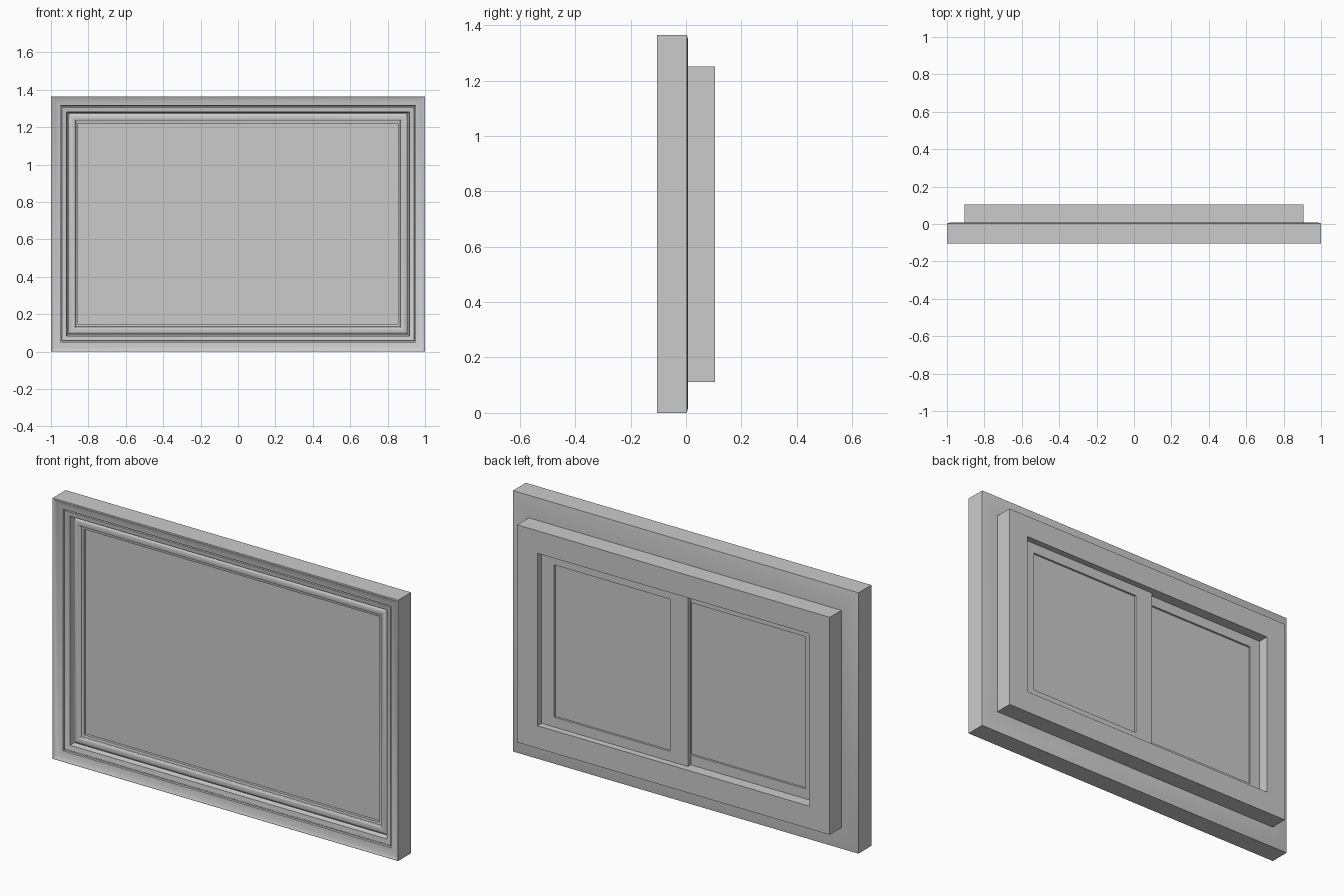
import bpy
import bmesh
import math

if "Cube" in bpy.data.objects:
    bpy.data.objects.remove(bpy.data.objects["Cube"])


def sweep(name, x0, x1, z0, z1, profile, smooth=False):
    """Mitred rectangular frame; profile holds (inset, y) points of a closed section."""
    bm = bmesh.new()
    loops = []
    for d, y in profile:
        loops.append([bm.verts.new(p) for p in (
            (x0 + d, y, z0 + d), (x1 - d, y, z0 + d),
            (x1 - d, y, z1 - d), (x0 + d, y, z1 - d))])
    for i, a in enumerate(loops):
        b = loops[(i + 1) % len(loops)]
        for k in range(4):
            n = (k + 1) % 4
            bm.faces.new((a[k], a[n], b[n], b[k]))
    return finish(name, bm, smooth)


def box(name, x0, x1, y0, y1, z0, z1):
    bm = bmesh.new()
    bmesh.ops.create_cube(bm, size=1)
    bmesh.ops.scale(bm, vec=(x1 - x0, y1 - y0, z1 - z0), verts=bm.verts)
    bmesh.ops.translate(bm, vec=((x0 + x1) / 2, (y0 + y1) / 2, (z0 + z1) / 2), verts=bm.verts)
    return finish(name, bm, False)


def finish(name, bm, smooth):
    bmesh.ops.recalc_face_normals(bm, faces=bm.faces)
    me = bpy.data.meshes.new(name)
    bm.to_mesh(me)
    bm.free()
    ob = bpy.data.objects.new(name, me)
    bpy.context.collection.objects.link(ob)
    if smooth:
        bpy.ops.object.select_all(action='DESELECT')
        ob.select_set(True)
        bpy.context.view_layer.objects.active = ob
        bpy.ops.object.shade_smooth_by_angle(angle=math.radians(28))
    return ob


H = 1.365

# Front moulding: sloped outer band, two steps, rounded inner bead
bead = [(0.113 - 0.02 * math.cos(t), -0.055 - 0.011 * math.sin(t))
        for t in [math.pi * i / 8 for i in range(9)]]
moulding = [(0, 0.003), (0, -0.104), (0.004, -0.105), (0.02, -0.097), (0.036, -0.092),
            (0.05, -0.09), (0.051, -0.079), (0.056, -0.079), (0.059, -0.084),
            (0.083, -0.078), (0.086, -0.06), (0.09, -0.055)]
moulding += bead + [(0.145, -0.052), (0.145, 0.008), (0.02, 0.008)]
sweep("front_moulding", -1, 1, 0, H, moulding, smooth=True)

# Picture surface behind the moulding
box("picture_panel", -0.86, 0.86, -0.038, 0.02, 0.14, H - 0.14)

# Rear box frame
sweep("rear_frame", -0.905, 0.905, 0.112, 1.25,
      [(0, 0.005), (0, 0.104), (0.118, 0.104), (0.118, 0.005)])


# Two overlapping sliding back doors, each a flat rim with a recessed field
def door(name, x0, x1, fx0, fx1, y0, y1):
    z0, z1, fz0, fz1 = 0.225, 1.137, 0.282, 1.078
    box(name + "_field", x0, x1, y0, y1 - 0.011, z0, z1)
    for side, bounds in {
        "left_rim": (x0, fx0, z0, z1), "right_rim": (fx1, x1, z0, z1),
        "bottom_rim": (fx0, fx1, z0, fz0), "top_rim": (fx0, fx1, fz1, z1),
    }.items():
        a, b, c, d = bounds
        box(name + "_" + side, a, b, y1 - 0.011, y1, c, d)


door("inner_door", -0.79, 0.06, -0.725, -0.055, 0.02, 0.046)
door("outer_door", -0.06, 0.79, 0.045, 0.715, 0.046, 0.07)
